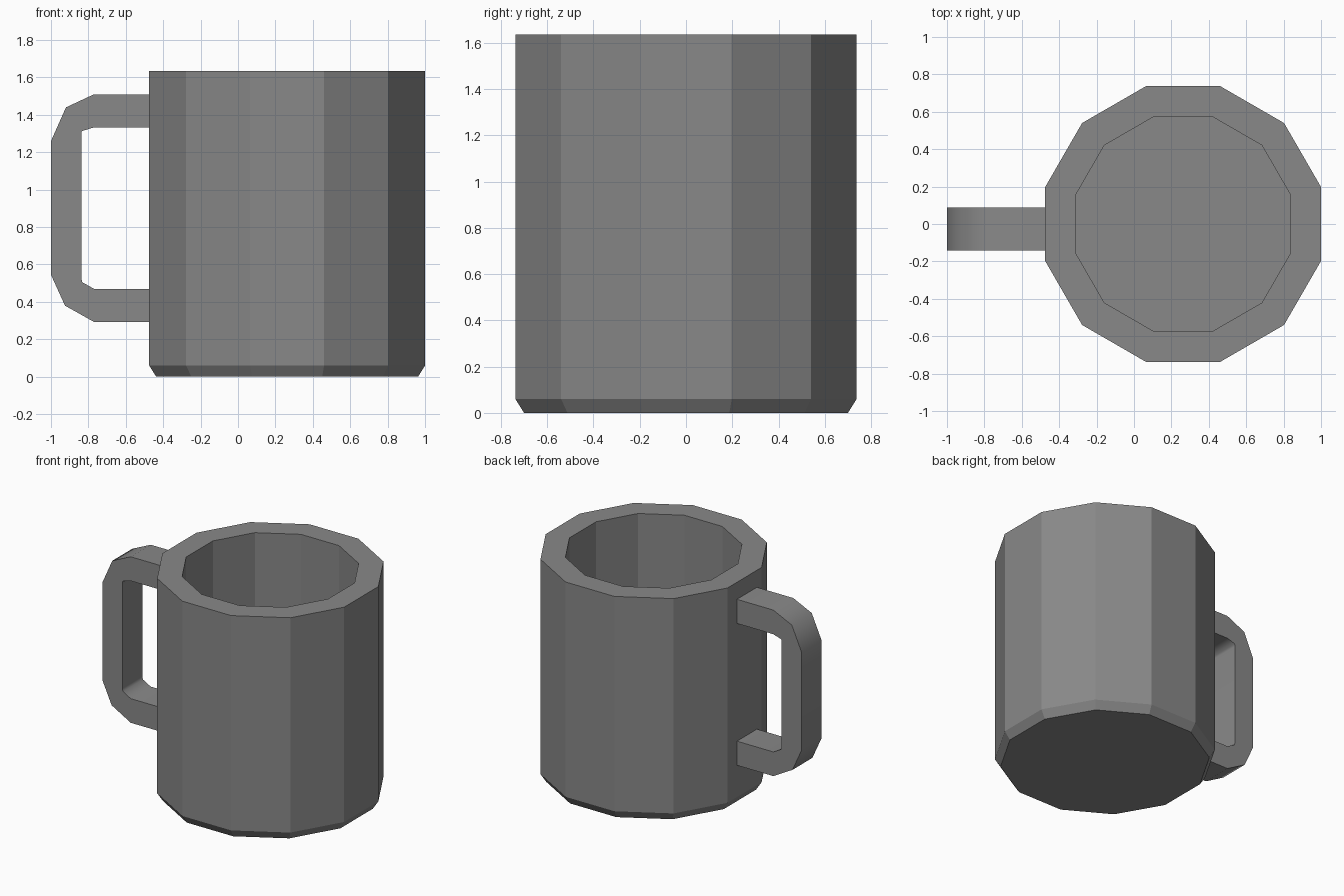
import bpy, bmesh, math

if "Cube" in bpy.data.objects:
    bpy.data.objects.remove(bpy.data.objects["Cube"])

CX = 0.2625   # cup axis
SIDES = 12

# Dark grey shared by both parts
grey = bpy.data.materials.new("dark_grey")
grey.diffuse_color = (0.25, 0.25, 0.25, 1)
grey.use_nodes = True
grey.node_tree.nodes["Principled BSDF"].inputs["Base Color"].default_value = grey.diffuse_color


def finish(name, bm):
    bmesh.ops.recalc_face_normals(bm, faces=bm.faces)
    mesh = bpy.data.meshes.new(name)
    bm.to_mesh(mesh)
    bm.free()
    mesh.materials.append(grey)
    obj = bpy.data.objects.new(name, mesh)
    bpy.context.collection.objects.link(obj)
    return obj


# Cup: 12-sided rings given as (flat-to-centre distance, height), outside then inside
bm = bmesh.new()
rings = []
for apothem, z in [(0.70, 0), (0.7375, 0.06), (0.7375, 1.635), (0.575, 1.635), (0.575, 0.16)]:
    r = apothem / math.cos(math.pi / SIDES)
    angles = [(i + 0.5) * 2 * math.pi / SIDES for i in range(SIDES)]
    rings.append([bm.verts.new((CX + r * math.cos(a), r * math.sin(a), z)) for a in angles])
for a, b in zip(rings, rings[1:]):
    for i in range(SIDES):
        j = (i + 1) % SIDES
        bm.faces.new((a[i], a[j], b[j], b[i]))
bm.faces.new(rings[0])    # underside
bm.faces.new(rings[-1])   # inner floor
finish("cup", bm)

# Handle: outer and inner outlines in x, z, swept across y
outer = [(-0.465, 1.51), (-0.77, 1.51), (-0.92, 1.44), (-1, 1.26),
         (-1, 0.545), (-0.925, 0.38), (-0.77, 0.293), (-0.465, 0.293)]
inner = [(-0.465, 1.333), (-0.77, 1.333), (-0.835, 1.313), (-0.838, 1.29),
         (-0.838, 0.525), (-0.832, 0.505), (-0.77, 0.47), (-0.465, 0.47)]
bm = bmesh.new()
sections = []
for (ox, oz), (ix, iz) in zip(outer, inner):
    corners = [(ox, -0.143, oz), (ox, 0.088, oz), (ix, 0.088, iz), (ix, -0.143, iz)]
    sections.append([bm.verts.new(c) for c in corners])
for a, b in zip(sections, sections[1:]):
    for i in range(4):
        j = (i + 1) % 4
        bm.faces.new((a[i], a[j], b[j], b[i]))
bm.faces.new(sections[0])
bm.faces.new(sections[-1])
handle = finish("handle", bm)

# Soft shading around the handle bends, sharp long edges
bpy.context.view_layer.objects.active = handle
handle.select_set(True)
bpy.ops.object.shade_smooth_by_angle(angle=math.radians(70))
